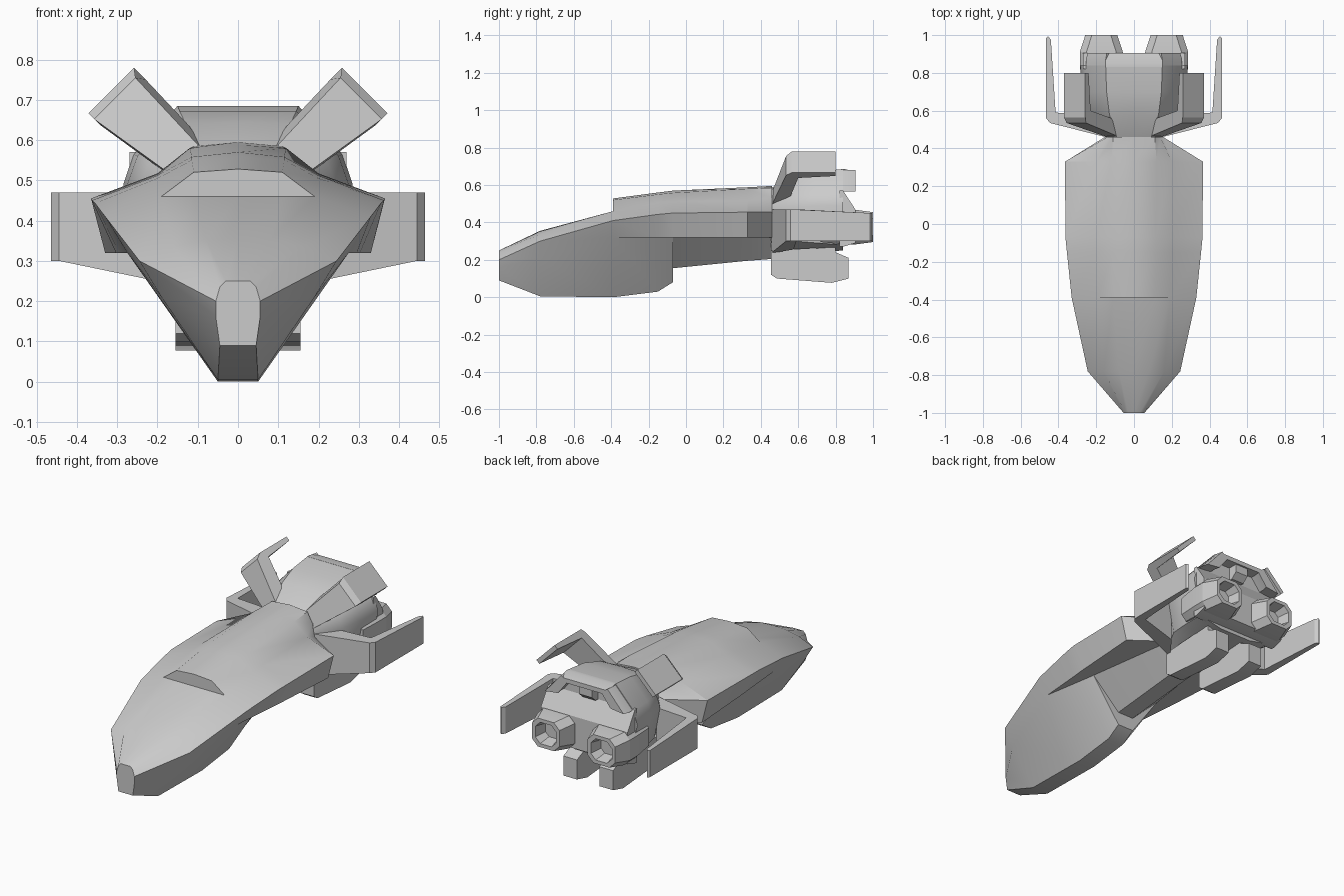
import bpy, bmesh, math
from mathutils import Vector


def skin(name, rings, angle=30):
    """Bridge matching rings of points, cap both ends, smooth by angle."""
    bm = bmesh.new()
    loops = [[bm.verts.new(p) for p in r] for r in rings]
    n = len(loops[0])
    for a, b in zip(loops, loops[1:]):
        for i in range(n):
            j = (i + 1) % n
            bm.faces.new((a[i], a[j], b[j], b[i]))
    bm.faces.new(loops[0])
    bm.faces.new(loops[-1])
    bmesh.ops.remove_doubles(bm, verts=bm.verts, dist=0.0005)
    bmesh.ops.recalc_face_normals(bm, faces=bm.faces)
    me = bpy.data.meshes.new(name)
    bm.to_mesh(me)
    bm.free()
    ob = bpy.data.objects.new(name, me)
    bpy.context.collection.objects.link(ob)
    bpy.ops.object.select_all(action='DESELECT')
    ob.select_set(True)
    bpy.context.view_layer.objects.active = ob
    bpy.ops.object.shade_smooth_by_angle(angle=math.radians(angle))
    return ob


def section(y, half):
    """Full ring from a right-hand half section; first point is on the centre line."""
    right = [(x, y, z) for x, z in half]
    left = [(-x, y, z) for x, z in reversed(half[1:])]
    return right + left


def mirror(ob):
    m = ob.modifiers.new("mirror", 'MIRROR')
    m.use_axis = (True, False, False)
    return ob


def slab(name, x0, x1, yz):
    """Side profile extruded across x."""
    return skin(name, [[(x, y, z) for y, z in yz] for x in (x0, x1)], 20)


# main hull: top centre, shoulder, flank, widest, lower edge, inner lower, keel
hull = [
    (-1.00, [(0, .25), (.03, .25), (.045, .235), (.055, .20), (.055, .16), (.055, .16), (.045, .09)]),
    (-.78, [(0, .355), (.08, .352), (.16, .335), (.245, .30), (.19, .21), (.19, .21), (.05, .005)]),
    (-.39, [(0, .46), (.11, .46), (.19, .46), (.33, .41), (.275, .32), (.275, .32), (.05, 0)]),
    (-.39, [(0, .528), (.11, .52), (.19, .46), (.33, .41), (.275, .32), (.275, .32), (.05, 0)]),
    (-.15, [(0, .56), (.115, .55), (.2, .505), (.355, .443), (.295, .32), (.235, .32), (.05, .03)]),
    (-.07, [(0, .57), (.115, .558), (.2, .512), (.363, .45), (.303, .32), (.222, .32), (.05, .08)]),
    (-.07, [(0, .57), (.115, .558), (.2, .512), (.363, .45), (.303, .32), (.222, .32), (.05, .155)]),
    (.33, [(0, .588), (.12, .58), (.2, .517), (.365, .455), (.33, .32), (.165, .32), (.05, .195)]),
    (.46, [(0, .595), (.11, .585), (.14, .53), (.155, .455), (.155, .32), (.145, .32), (.05, .205)]),
]
skin("main_hull", [section(y, h) for y, h in hull])

# engine block behind the waist
block = [
    (.455, [(0, .585), (.09, .575), (.135, .52), (.15, .45), (.14, .3), (.07, .21)]),
    (.58, [(0, .645), (.13, .64), (.22, .55), (.245, .48), (.21, .3), (.1, .23)]),
    (.70, [(0, .672), (.145, .672), (.25, .56), (.275, .49), (.23, .29), (.1, .24)]),
    (.84, [(0, .685), (.15, .685), (.26, .565), (.285, .49), (.24, .28), (.1, .25)]),
]
skin("engine_block", [section(y, h) for y, h in block], 35)

# sloping rear panel below the hood
slab("rear_panel", -.27, .27, [(.82, .57), (.84, .57), (.905, .47), (.905, .29), (.84, .27), (.82, .27)])

# slotted rear hood: roof, centre post and side walls
slab("hood_roof", -.15, .15, [(.83, .685), (.85, .685), (.905, .67), (.905, .645), (.83, .645)])
slab("hood_post", -.04, .04, [(.83, .66), (.895, .66), (.895, .6), (.86, .57), (.83, .57)])
wall = [(.15, .68), (.255, .565), (.17, .575), (.11, .65)]
mirror(skin("hood_wall", [[(x * k, y, z) for x, z in wall]
                          for y, k in ((.83, 1), (.87, 1), (.905, .96))], 20))


# engine pods with recessed nozzles
def pod_ring(y, hw, hh, cut):
    pts = [(hw, hh - cut), (hw - cut, hh), (cut - hw, hh), (-hw, hh - cut),
           (-hw, cut - hh), (cut - hw, -hh), (hw - cut, -hh), (hw, cut - hh)]
    return [(.173 + x, y, .375 + z) for x, z in pts]


mirror(skin("engine_pod", [pod_ring(.72, .1, .08, .03), pod_ring(.84, .114, .092, .035),
                           pod_ring(.91, .114, .092, .035), pod_ring(1.0, .085, .08, .035),
                           pod_ring(1.0, .065, .06, .03), pod_ring(.93, .05, .046, .022)], 15))

# lower skids
mirror(slab("lower_skid", .07, .155, [(.455, .25), (.455, .12), (.485, .1), (.78, .077),
                                      (.87, .1), (.87, .21), (.80, .24), (.80, .27)]))


# fins: plan outline (outward, y, half width) tilted about the y axis
def fin(name, outline, z0, tilt):
    u = Vector((math.cos(tilt), 0, math.sin(tilt)))
    w = Vector((-math.sin(tilt), 0, math.cos(tilt)))
    base = Vector((0, 0, z0))
    rings = [[base + u * d + Vector((0, y, 0)) + w * (hi if s else -lo)
              for d, y, lo, hi in outline] for s in (0, 1)]
    return mirror(skin(name, rings, 20))


fin("side_fin", [(.13, .455, .15, .085), (.445, .535, .085, .085), (.465, .56, .085, .085),
                 (.465, .985, .085, .065), (.455, .995, .085, .065), (.44, .975, .085, .065),
                 (.415, .59, .085, .085), (.22, .575, .13, .085)], .385, 0)
fin("upper_fin", [(.14, .455, .04, .05), (.42, .535, .085, .06), (.44, .565, .085, .075),
                  (.44, .80, .085, .075), (.415, .80, .085, .075), (.40, .60, .085, .075),
                  (.24, .56, .06, .07)], .415, math.radians(45))
